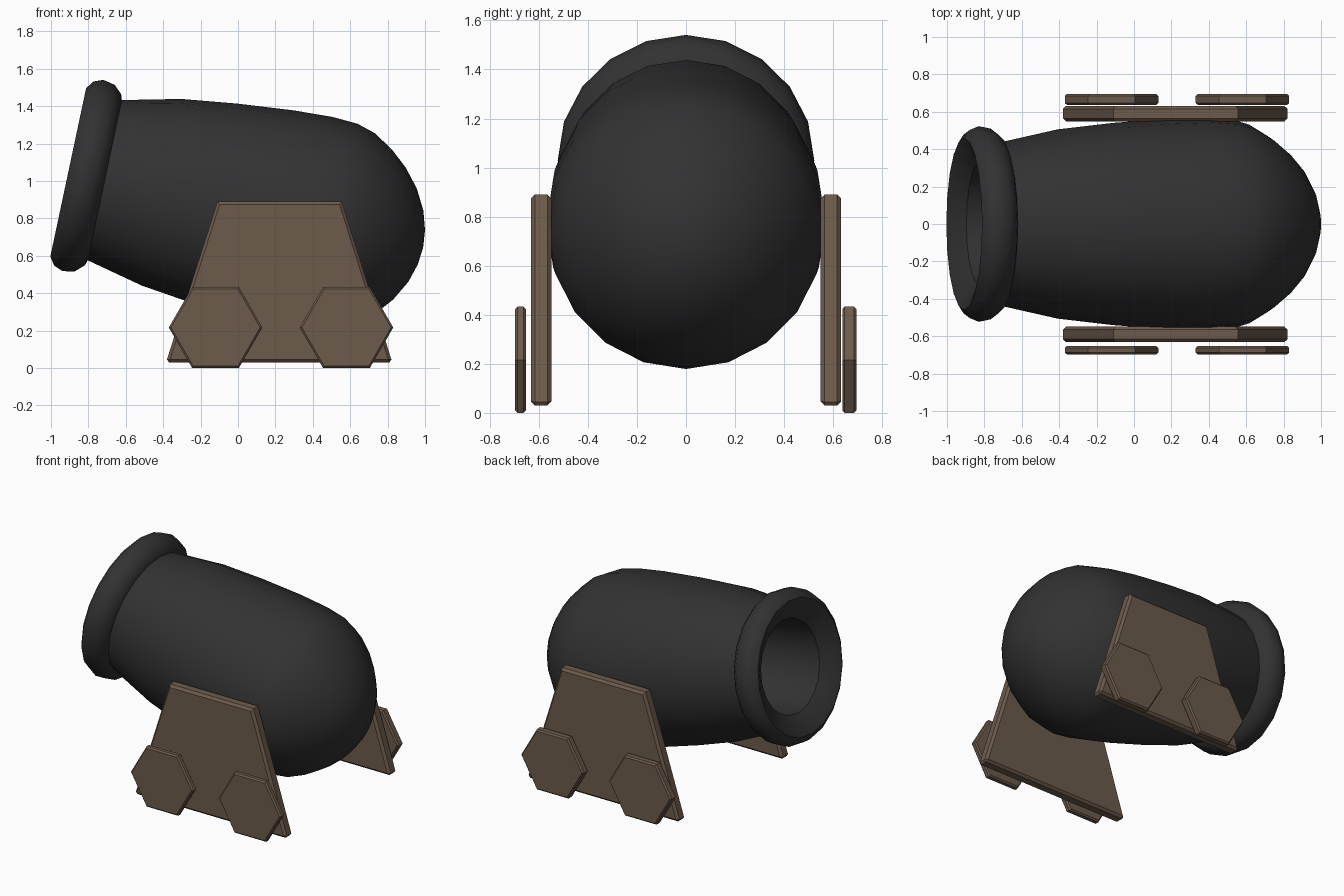
import bpy, bmesh, math
from mathutils import Vector

if "Cube" in bpy.data.objects:
    bpy.data.objects.remove(bpy.data.objects["Cube"])


def material(name, rgb):
    m = bpy.data.materials.new(name)
    m.diffuse_color = (*rgb, 1)
    m.use_nodes = True
    m.node_tree.nodes["Principled BSDF"].inputs["Base Color"].default_value = m.diffuse_color
    return m


IRON = material("dark iron", (0.032, 0.032, 0.032))
WOOD = material("brown wood", (0.150, 0.104, 0.071))


def finish(bm, name, mat):
    bmesh.ops.recalc_face_normals(bm, faces=bm.faces)
    me = bpy.data.meshes.new(name)
    bm.to_mesh(me)
    bm.free()
    me.materials.append(mat)
    ob = bpy.data.objects.new(name, me)
    bpy.context.collection.objects.link(ob)
    return ob


def slab(name, outline, y0, y1, bevel):
    """Extrude an x-z outline from y0 to y1 with chamfered rims."""
    bm = bmesh.new()
    f = bm.faces.new([bm.verts.new((x, y0, z)) for x, z in outline])
    ext = bmesh.ops.extrude_face_region(bm, geom=[f])
    for v in ext["geom"]:
        if isinstance(v, bmesh.types.BMVert):
            v.co.y = y1
    ob = finish(bm, name, WOOD)
    b = ob.modifiers.new("chamfer", "BEVEL")
    b.width, b.segments = bevel, 1
    b.limit_method = 'ANGLE'
    b.angle_limit = math.radians(75)
    return ob


# Barrel: (distance along the axis, radius), from bore end over the rim to the dome
SIDES = 20
TILT = math.radians(12)
AXIS = Vector((math.cos(TILT), 0, -math.sin(TILT)))
UP = Vector((math.sin(TILT), 0, math.cos(TILT)))
MOUTH = Vector((-0.81, 0, 1.025))
profile = [(0.9, 0), (0.85, 0.2), (0.7, 0.31), (-0.02, 0.32),
           (-0.09, 0.43), (-0.10, 0.46), (-0.07, 0.503), (-0.02, 0.523),
           (0.045, 0.51), (0.09, 0.468), (0.10, 0.438),
           (0.41, 0.51), (0.71, 0.548), (1.01, 0.575), (1.22, 0.584),
           (1.36, 0.576), (1.46, 0.546), (1.57, 0.478), (1.66, 0.400),
           (1.74, 0.305), (1.80, 0.195), (1.83, 0.095), (1.84, 0)]
bm = bmesh.new()
rings = []
for t, r in profile:
    centre = MOUTH + AXIS * t
    if r == 0:
        rings.append([bm.verts.new(centre)] * SIDES)
        continue
    side = r * (1 - 0.02 * max(t, 0))  # body is slightly narrower than tall
    angles = [2 * math.pi * i / SIDES for i in range(SIDES)]
    rings.append([bm.verts.new(centre + UP * r * math.cos(a) + Vector((0, side * math.sin(a), 0)))
                  for a in angles])
for a, b in zip(rings, rings[1:]):
    for i in range(SIDES):
        j = (i + 1) % SIDES
        bm.faces.new(list(dict.fromkeys([a[i], a[j], b[j], b[i]])))
barrel = finish(bm, "barrel", IRON)
bpy.context.view_layer.objects.active = barrel
barrel.select_set(True)
bpy.ops.object.shade_smooth_by_angle(angle=math.radians(38))

# Carriage cheeks and hexagonal wheels on both sides
cheek = [(-0.385, 0.03), (0.825, 0.03), (0.555, 0.89), (-0.11, 0.89)]
for s, label, w0, w1 in ((-1, "front", 0.652, 0.697), (1, "back", 0.637, 0.695)):
    slab(label + "_cheek", cheek, s * 0.549, s * 0.632, 0.016)
    for cx, end in ((-0.12, "muzzle"), (0.58, "breech")):
        hexagon = [(cx + 0.25 * math.cos(k * math.pi / 3), 0.2165 + 0.25 * math.sin(k * math.pi / 3))
                   for k in range(6)]
        slab(f"{label}_{end}_wheel", hexagon, s * w0, s * w1, 0.01)
